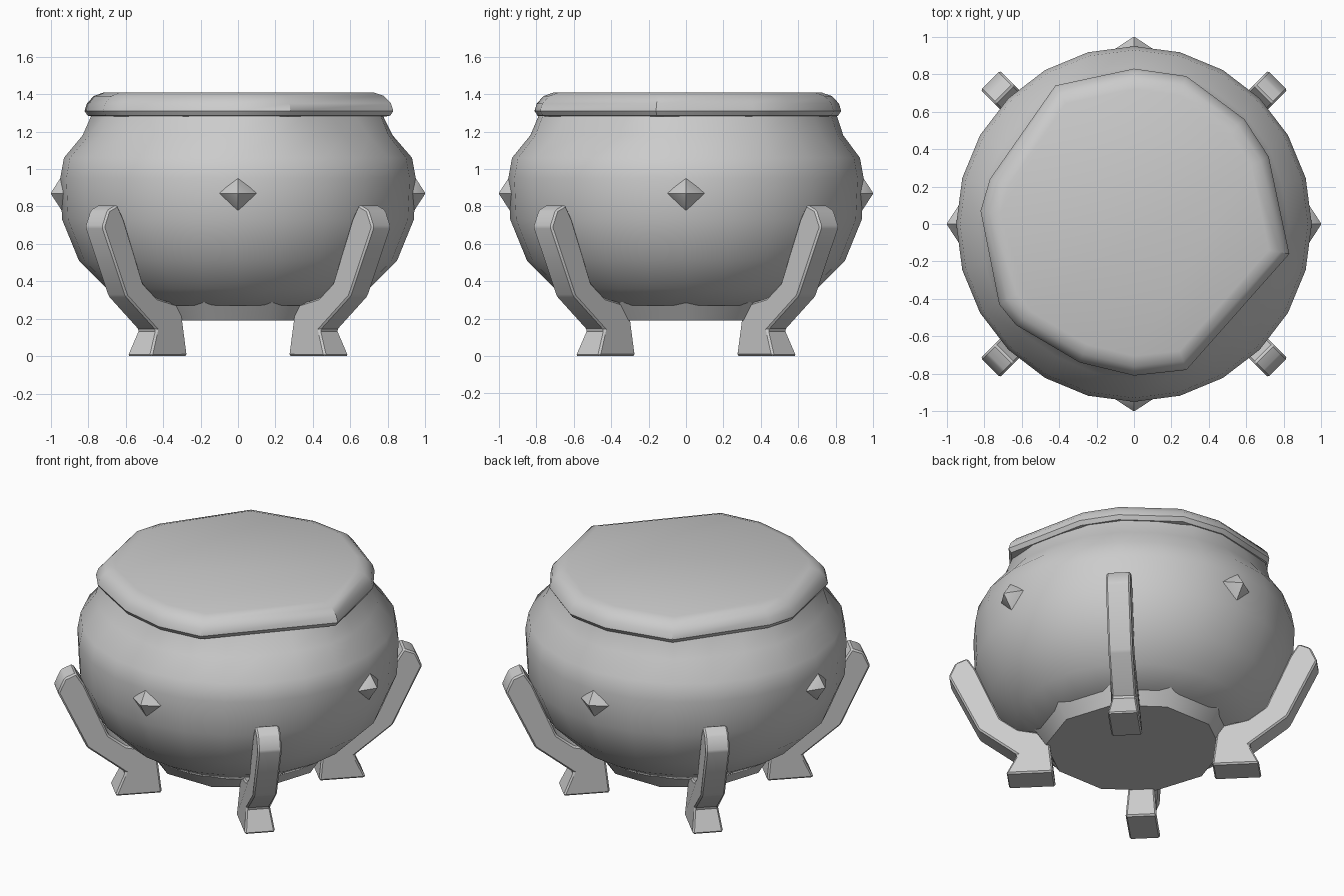
import bpy
import bmesh
from math import cos, sin, pi, radians
from mathutils import Vector, Matrix

if "Cube" in bpy.data.objects:
    bpy.data.objects.remove(bpy.data.objects["Cube"])

iron = bpy.data.materials.new("plain grey")
iron.use_nodes = True
GREY = (0.6, 0.6, 0.6, 1)
iron.diffuse_color = GREY
iron.node_tree.nodes["Principled BSDF"].inputs["Base Color"].default_value = GREY


def loft(name, rings, angle=35, bevel=0.0, turn=0.0):
    """Skin a closed solid through rings of equal point count."""
    bm = bmesh.new()
    loops = [[bm.verts.new(p) for p in ring] for ring in rings]
    n = len(loops[0])
    for low, high in zip(loops, loops[1:]):
        for i in range(n):
            j = (i + 1) % n
            bm.faces.new((low[i], low[j], high[j], high[i]))
    bm.faces.new(loops[0][::-1])
    bm.faces.new(loops[-1])
    bmesh.ops.recalc_face_normals(bm, faces=bm.faces)
    if bevel:
        bmesh.ops.bevel(bm, geom=bm.edges[:], offset=bevel, segments=1, affect='EDGES')
    bm.transform(Matrix.Rotation(turn, 4, 'Z'))
    mesh = bpy.data.meshes.new(name)
    bm.to_mesh(mesh)
    bm.free()
    mesh.materials.append(iron)
    obj = bpy.data.objects.new(name, mesh)
    bpy.context.collection.objects.link(obj)
    bpy.ops.object.select_all(action='DESELECT')
    obj.select_set(True)
    bpy.context.view_layer.objects.active = obj
    bpy.ops.object.shade_smooth_by_angle(angle=radians(angle))
    return obj


# Uneven hand-hammered outline of the rim
OUTLINE = [Vector(p) for p in (
    (0.83, -0.16), (0.72, 0.36), (0.59, 0.56), (0.28, 0.79), (0, 0.83),
    (-0.42, 0.74), (-0.77, 0.24), (-0.82, 0.07), (-0.72, -0.43),
    (-0.63, -0.54), (-0.29, -0.74), (0, -0.81), (0.28, -0.78))]


def outline_radius(a):
    """Distance from the centre to the rim outline in direction a."""
    d = Vector((cos(a), sin(a)))
    for p, q in zip(OUTLINE, OUTLINE[1:] + OUTLINE[:1]):
        if p.cross(d) >= 0 and d.cross(q) >= 0 and d.dot(p + q) > 0:
            return p.cross(q) / d.cross(q - p)
    return 0.8


# Rim and closed top
loft("rim", [[(p.x * s, p.y * s, z) for p in OUTLINE] for s, z in (
    (0.95, 1.28), (0.98, 1.285), (1, 1.31), (0.985, 1.35), (0.94, 1.39), (0.87, 1.41))], 40)

# Round belly, blending into the rim outline at the top
SEGMENTS = 24
body_rings = []
for r, z, blend in ((0.56, 0.27, 0), (0.7, 0.36, 0), (0.85, 0.51, 0), (0.94, 0.73, 0),
                    (0.95, 0.95, 0), (0.93, 1.06, 0), (0.87, 1.18, 0.45), (0.81, 1.29, 1)):
    ring = []
    for i in range(SEGMENTS):
        a = 2 * pi * i / SEGMENTS
        rad = r * (1 - blend) + 0.97 * outline_radius(a) * blend
        ring.append((rad * cos(a), rad * sin(a), z))
    body_rings.append(ring)
loft("belly", body_rings, 50)

# Ten-sided base
loft("base", [[(r * cos(i * pi / 5), r * sin(i * pi / 5), z) for i in range(10)]
              for r, z in ((0.52, 0.19), (0.58, 0.28), (0.6, 0.31))], 40)

# Pyramid studs on the four sides
for k, side in enumerate(("left", "back", "right", "front")):
    loft("stud_" + side,
         [[(x, w * cos(i * pi / 2), 0.87 + w * sin(i * pi / 2)) for i in range(4)]
          for x, w in ((0.9, 0.12), (0.94, 0.095), (1.0, 0.003))], 30, turn=k * pi / 2)

# Bent legs on the diagonals, splayed at the foot
LEG = ((0.75, 0), (0.47, 0), (0.5, 0.27), (0.68, 0.31), (0.785, 0.39), (0.93, 0.73),
       (0.98, 0.81), (1.05, 0.78), (1.09, 0.69), (0.915, 0.32), (0.685, 0.14))
for k, corner in enumerate(("back_left", "back_right", "front_right", "front_left")):
    rings = [[(r, s * (0.092 if z < 0.1 else 0.072), z) for r, z in LEG] for s in (-1, 1)]
    loft("leg_" + corner, rings, 30, bevel=0.01, turn=pi / 4 + k * pi / 2)
